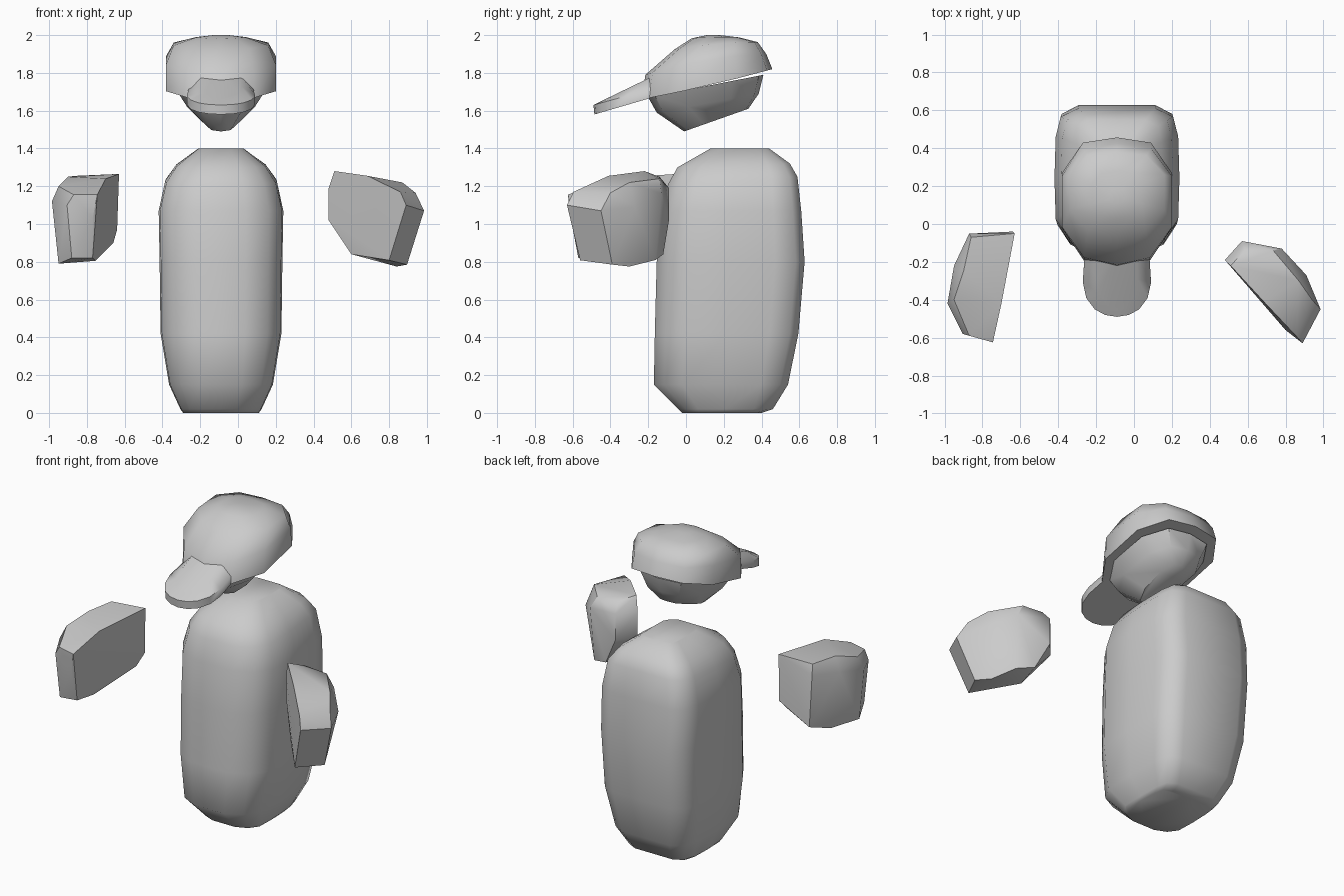
import bpy, bmesh, math

CX = -0.09  # mirror axis of body and head


def finish(name, bm, angle):
    bmesh.ops.recalc_face_normals(bm, faces=bm.faces[:])
    me = bpy.data.meshes.new(name)
    bm.to_mesh(me)
    bm.free()
    ob = bpy.data.objects.new(name, me)
    bpy.context.collection.objects.link(ob)
    bpy.ops.object.select_all(action='DESELECT')
    ob.select_set(True)
    bpy.context.view_layer.objects.active = ob
    bpy.ops.object.shade_smooth_by_angle(angle=math.radians(angle))
    return ob


def loft(name, outline, rings, angle):
    """outline: half section (u, v) front to back.
    rings: (half width, y front, y back, z front, z back, z bulge)."""
    full = outline + [(-u, v) for u, v in reversed(outline) if u > 0]
    bm = bmesh.new()
    loops = []
    for w, y0, y1, z0, z1, b in rings:
        loops.append([bm.verts.new((CX + u * w, y0 + (y1 - y0) * v,
                                    z0 + (z1 - z0) * v + b * 4 * v * (1 - v)))
                      for u, v in full])
    n = len(full)
    for a, c in zip(loops, loops[1:]):
        for i in range(n):
            j = (i + 1) % n
            bm.faces.new((a[i], a[j], c[j], c[i]))
    bm.faces.new(loops[0][::-1])
    bm.faces.new(loops[-1])
    return finish(name, bm, angle)


def hull(name, points, angle):
    bm = bmesh.new()
    for p in points:
        bm.verts.new(p)
    bmesh.ops.convex_hull(bm, input=bm.verts[:])
    loose = [v for v in bm.verts if not v.link_faces]
    bmesh.ops.delete(bm, geom=loose, context='VERTS')
    bmesh.ops.dissolve_limit(bm, angle_limit=math.radians(4),
                             verts=bm.verts[:], edges=bm.edges[:])
    return finish(name, bm, angle)


# Body: rounded capsule with a boxier back
body_section = [(0, 0), (.4, 0), (.77, .075), (.98, .21), (1, .5),
                (.98, .80), (.9, .94), (.62, 1), (0, 1)]
loft("body", body_section, [
    (.20, -.02, .40, 0, 0, 0),
    (.215, -.04, .46, .02, .02, 0),
    (.275, -.17, .54, .15, .15, 0),
    (.32, -.165, .595, .42, .42, 0),
    (.325, -.155, .628, .80, .80, 0),
    (.33, -.13, .61, 1.07, 1.07, 0),
    (.295, -.095, .59, 1.21, 1.25, 0),
    (.24, -.045, .55, 1.30, 1.32, 0),
    (.12, .13, .44, 1.40, 1.40, 0)], 60)

# Cap and the head below it
cap_section = [(0, 0), (.6, .06), (1, .31), (1, .73), (.62, .96), (0, 1)]
loft("cap", cap_section, [
    (.29, -.235, .457, 1.66, 1.82, -.008),
    (.29, -.215, .425, 1.79, 1.90, .025),
    (.25, -.06, .38, 1.925, 1.963, .01),
    (.13, .03, .28, 1.983, 1.988, .004),
    (.04, .11, .18, 2.0, 2.0, 0)], 50)
loft("head", cap_section, [
    (.235, -.20, .41, 1.67, 1.79, 0),
    (.18, -.155, .385, 1.59, 1.69, 0),
    (.085, -.01, .33, 1.49, 1.61, 0)], 40)

# Brim: tongue sloping down to the front
brim_section = [(0, 0), (.35, .03), (.65, .12), (.9, .3), (1, .55), (.95, 1), (0, 1)]
loft("brim", brim_section, [
    (.18, -.485, -.16, 1.58, 1.675, 0),
    (.18, -.49, -.16, 1.63, 1.72, 0),
    (.11, -.45, -.16, 1.65, 1.79, 0)], 55)

# Hands: flat inner palm, faceted rounded back
hull("right_hand", [
    (.51, -.22, 1.28), (.48, -.19, 1.19), (.48, -.19, 1.02), (.60, -.318, .84),
    (.80, -.56, .808), (.89, -.63, 1.10), (.86, -.596, 1.17), (.685, -.41, 1.255),
    (.585, -.14, 1.25), (.735, -.14, 1.24), (.87, -.30, 1.22), (.94, -.40, 1.165),
    (.985, -.45, 1.07), (.895, -.39, .785), (.84, -.30, .775), (.91, -.27, 1.09),
    (.57, -.09, 1.19), (.57, -.09, 1.02), (.78, -.13, 1.16), (.77, -.16, .81),
    (.66, -.12, .84)], 35)
hull("left_hand", [
    (-.63, -.05, 1.265), (-.64, -.04, .97), (-.66, -.10, .90), (-.755, -.40, .805),
    (-.77, -.55, .82), (-.77, -.61, 1.03), (-.745, -.625, 1.155), (-.70, -.42, 1.24),
    (-.86, -.07, 1.255), (-.87, -.05, 1.19), (-.85, -.05, .85), (-.90, -.25, 1.25),
    (-.95, -.22, 1.17), (-.985, -.42, 1.12), (-.95, -.40, 1.20), (-.95, -.42, .79),
    (-.90, -.20, .80), (-.87, -.59, 1.155), (-.905, -.58, 1.10), (-.88, -.57, .82)], 35)
